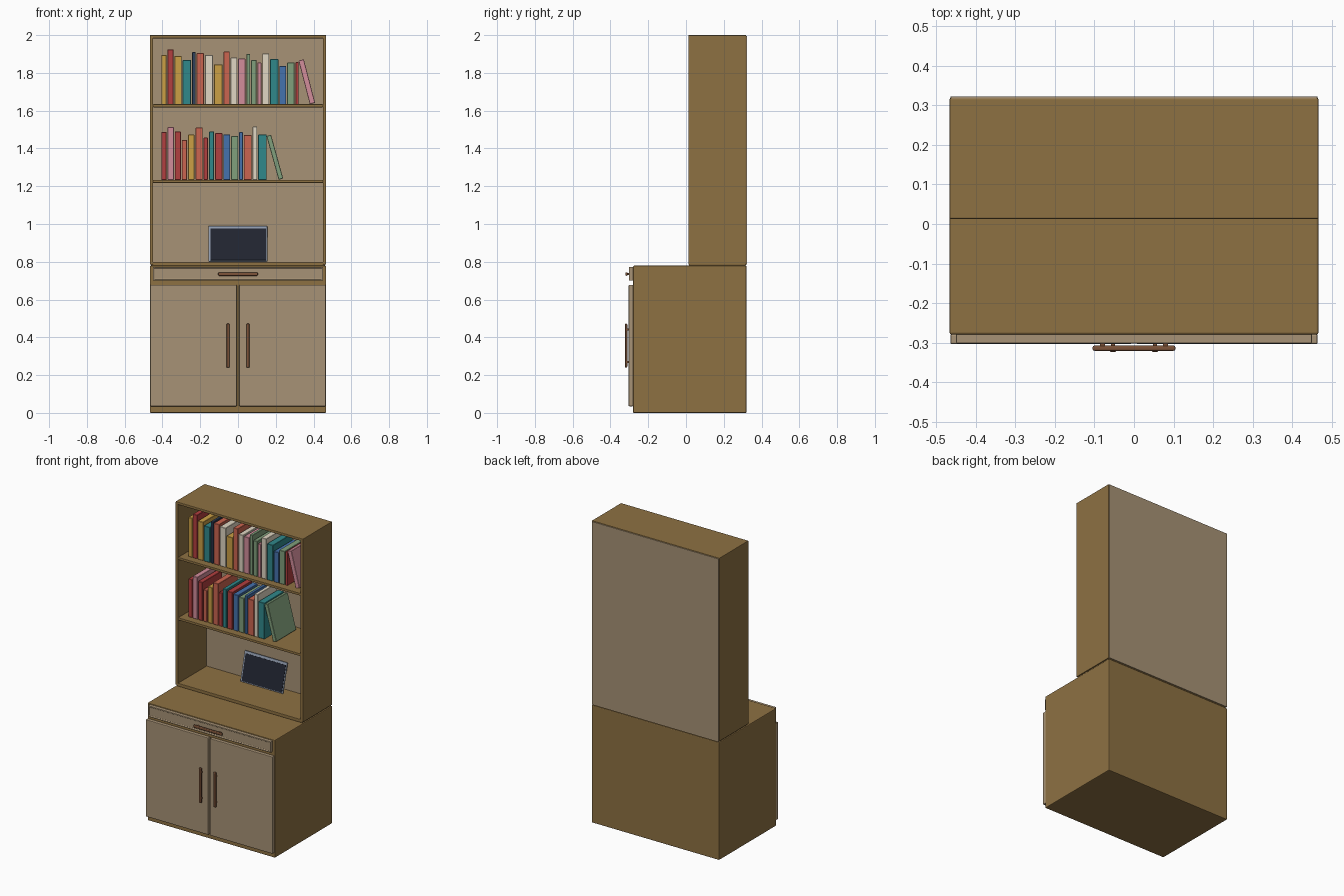
import bpy, bmesh, math
from mathutils import Matrix, Vector

if "Cube" in bpy.data.objects:
    bpy.data.objects.remove(bpy.data.objects["Cube"])

COLORS = {
    "wood": (0.27, 0.165, 0.055), "panel": (0.39, 0.29, 0.18), "handle": (0.20, 0.085, 0.04),
    "frame": (0.28, 0.33, 0.42), "screen": (0.015, 0.018, 0.03),
    "gold": (0.60, 0.35, 0.06), "red": (0.45, 0.05, 0.05), "teal": (0.03, 0.25, 0.26),
    "navy": (0.03, 0.05, 0.10), "coral": (0.60, 0.13, 0.08), "cream": (0.75, 0.68, 0.55),
    "pink": (0.65, 0.27, 0.33), "green": (0.22, 0.35, 0.20), "blue": (0.06, 0.17, 0.42),
}
MATS = {}


def mat(name):
    if name not in MATS:
        MATS[name] = bpy.data.materials.new(name)
        MATS[name].diffuse_color = (*COLORS[name], 1)
    return MATS[name]


def box(name, x, y, z, color, bevel=0.003, segments=2, inset=None):
    """Box from (min, max) ranges; inset = (margin, depth) recesses the front face."""
    lo, hi = Vector((x[0], y[0], z[0])), Vector((x[1], y[1], z[1]))
    mid, size = (lo + hi) / 2, hi - lo
    bm = bmesh.new()
    bmesh.ops.create_cube(bm, size=1, matrix=Matrix.Diagonal((*size, 1)))
    if inset:
        bm.normal_update()
        front = [f for f in bm.faces if f.normal.y < -0.9]
        bmesh.ops.inset_region(bm, faces=front, thickness=inset[0])
        ring = bmesh.ops.inset_region(bm, faces=front, thickness=0.002, depth=-inset[1])
    me = bpy.data.meshes.new(name)
    bm.to_mesh(me)
    bm.free()
    me.materials.append(mat(color))
    ob = bpy.data.objects.new(name, me)
    ob.location = mid
    bpy.context.collection.objects.link(ob)
    if bevel:
        m = ob.modifiers.new("bevel", "BEVEL")
        m.width, m.segments = bevel, segments
        m.limit_method, m.angle_limit = "ANGLE", math.radians(40)
    return ob


def turn(ob, pivot, angle, axis):
    p = Vector(pivot)
    ob.matrix_world = (Matrix.Translation(p) @ Matrix.Rotation(angle, 4, axis)
                       @ Matrix.Translation(-p) @ Matrix.Translation(ob.location))


# Lower cabinet
box("cabinet_body", (-0.467, 0.467), (-0.28, 0.32), (0, 0.779), "wood", 0.005)
box("drawer_front", (-0.45, 0.45), (-0.302, -0.278), (0.70, 0.773), "panel", 0.004, inset=(0.010, 0.004))
box("drawer_handle", (-0.105, 0.105), (-0.321, -0.308), (0.726, 0.744), "handle", 0.005, 3)
for s, side in ((-1, "left"), (1, "right")):
    xs = sorted((s * 0.006, s * 0.465))
    box(f"{side}_door", xs, (-0.304, -0.279), (0.035, 0.677), "panel", 0.004)
    c = s * 0.053
    box(f"{side}_door_handle", (c - 0.009, c + 0.009), (-0.324, -0.311), (0.24, 0.472), "handle", 0.005, 3)
    for z in (0.27, 0.442):
        box(f"{side}_handle_post", (c - 0.005, c + 0.005), (-0.314, -0.302), (z - 0.006, z + 0.006), "handle", 0)
    d = s * 0.08
    box("drawer_handle_post", (d - 0.006, d + 0.006), (-0.312, -0.296), (0.73, 0.74), "handle", 0)

# Upper bookcase
for s, side in ((-1, "left"), (1, "right")):
    box(f"{side}_side_panel", sorted((s * 0.449, s * 0.467)), (0.013, 0.318), (0.786, 2.0), "wood")
box("top_panel", (-0.466, 0.466), (0.013, 0.318), (1.983, 2.0), "wood")
box("bottom_panel", (-0.46, 0.46), (0.015, 0.318), (0.779, 0.80), "wood")
for z in (1.218, 1.618):
    box("shelf", (-0.45, 0.45), (0.015, 0.314), (z, z + 0.016), "wood", 0.002)
box("back_panel", (-0.464, 0.464), (0.313, 0.323), (0.785, 1.996), "panel", 0.001)

# Books: (width, height, colour) in thousandths, left to right
UPPER = [(28, 260, "gold"), (31, 290, "red"), (38, 255, "gold"), (44, 234, "teal"), (19, 276, "navy"),
         (38, 271, "coral"), (42, 260, "cream"), (46, 210, "gold"), (32, 279, "coral"), (34, 247, "cream"),
         (38, 242, "pink"), (20, 266, "green"), (28, 234, "green"), (20, 221, "pink"), (36, 268, "cream"),
         (43, 239, "teal"), (36, 202, "blue"), (39, 221, "green"), (16, 223, "red")]
LOWER = [(28, 253, "red"), (33, 279, "pink"), (32, 255, "red"), (28, 210, "coral"), (34, 239, "gold"),
         (38, 276, "coral"), (23, 223, "red"), (27, 255, "teal"), (38, 247, "red"), (37, 239, "blue"),
         (37, 231, "green"), (19, 252, "blue"), (42, 237, "coral"), (24, 282, "cream"), (45, 239, "teal")]


def row(books, z, end, lean):
    gap = (end + 0.406 - sum(b[0] for b in books) / 1000) / (len(books) - 1)
    x = -0.406
    for w, h, c in books:
        box("book", (x, x + w / 1000), (0.06, 0.265), (z, z + h / 1000), c, 0.002, 1)
        x += w / 1000 + gap
    # last book leans left, pivoting on its lower left corner
    right, thick, height, angle, color = lean
    left = right - thick
    zb = z + thick * math.sin(0) + 0.0005
    ob = box("leaning_book", (left, right), (0.06, 0.27), (zb, zb + height), color, 0.002, 1)
    turn(ob, (left, 0, zb), -math.radians(angle), "Y")


row(UPPER, 1.634, 0.321, (0.409, 0.029, 0.238, 14.5, "pink"))
row(LOWER, 1.234, 0.152, (0.240, 0.025, 0.240, 15.5, "green"))

# Tablet leaning on the back panel
for ob in (box("tablet_frame", (-0.157, 0.155), (0.247, 0.257), (0.801, 0.995), "frame", 0.003),
           box("tablet_screen", (-0.146, 0.149), (0.245, 0.250), (0.807, 0.979), "screen", 0)):
    turn(ob, (0, 0.25, 0.803), -math.radians(14), "X")

for m in bpy.data.materials:
    if m.users and not m.is_grease_pencil:
        m.use_nodes = True
        m.node_tree.nodes["Principled BSDF"].inputs["Base Color"].default_value = m.diffuse_color
